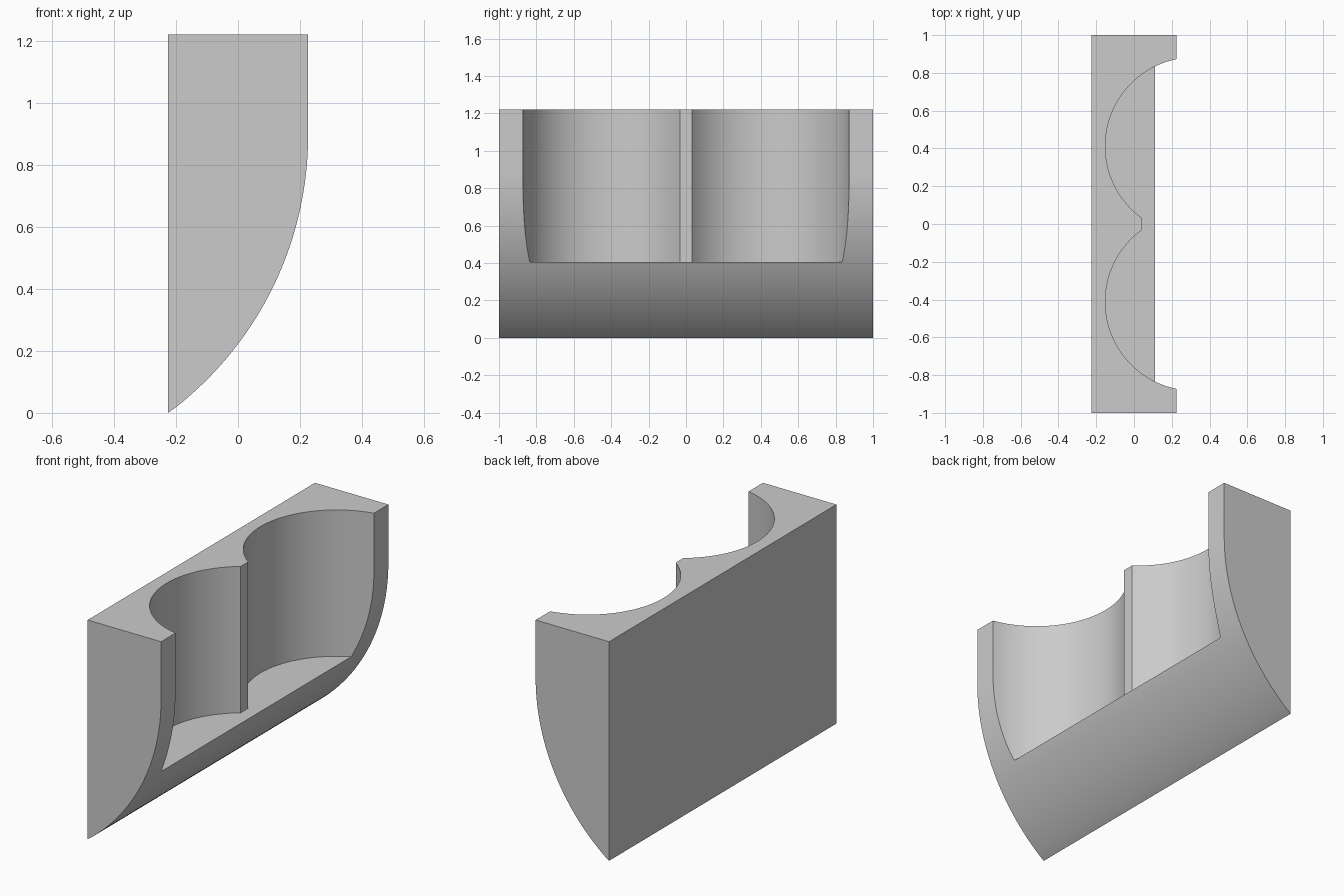
import bpy, bmesh, math
from mathutils import Vector

if "Cube" in bpy.data.objects:
    bpy.data.objects.remove(bpy.data.objects["Cube"], do_unlink=True)

HALF_X, HEIGHT = 0.226, 1.22
BELLY_R, BELLY_Z = 1.115, 0.895          # curved underside
CUP_X, CUP_Y, CUP_R = 0.318, 0.412, 0.47  # twin round recesses
FLOOR, RIDGE_X = 0.405, 0.04


def prism(name, outline, direction):
    """Extrude a closed outline into a solid."""
    bm = bmesh.new()
    face = bm.faces.new([bm.verts.new(p) for p in outline])
    top = bmesh.ops.extrude_face_region(bm, geom=[face])["geom"]
    bmesh.ops.translate(bm, vec=Vector(direction),
                        verts=[v for v in top if isinstance(v, bmesh.types.BMVert)])
    bmesh.ops.recalc_face_normals(bm, faces=bm.faces)
    mesh = bpy.data.meshes.new(name)
    bm.to_mesh(mesh)
    bm.free()
    obj = bpy.data.objects.new(name, mesh)
    bpy.context.collection.objects.link(obj)
    return obj


def arc(cx, cy, r, start, end, steps):
    angles = [start + (end - start) * i / steps for i in range(steps + 1)]
    return [(cx + r * math.cos(a), cy + r * math.sin(a)) for a in angles]


# Body: flat back, bulging underside, extruded along y
low = -math.acos((BELLY_R - 2 * HALF_X) / BELLY_R)
belly = arc(HALF_X - BELLY_R, BELLY_Z, BELLY_R, low, 0, 40)
belly[0] = (-HALF_X, 0)
side = belly + [(HALF_X, HEIGHT), (-HALF_X, HEIGHT)]
body = prism("wall_bin", [(x, -1, z) for x, z in side], (0, 2, 0))

# Cutter: two round recesses meeting at a narrow flat ridge
ridge = 1.5 * math.pi - math.asin((CUP_X - RIDGE_X) / CUP_R)
half = arc(CUP_X, CUP_Y, CUP_R, math.pi / 2, ridge, 48)
plan = half + [(x, -y) for x, y in reversed(half)]
cutter = prism("recess_cutter", [(x, y, FLOOR) for x, y in plan], (0, 0, HEIGHT))
cutter.hide_render = True

cut = body.modifiers.new("recesses", "BOOLEAN")
cut.operation = "DIFFERENCE"
cut.solver = "EXACT"
cut.object = cutter
bpy.context.view_layer.objects.active = body
body.select_set(True)
bpy.ops.object.modifier_apply(modifier=cut.name)
bpy.data.objects.remove(cutter, do_unlink=True)

# Plain grey finish
grey = bpy.data.materials.new("light grey")
grey.use_nodes = True
colour = (0.6, 0.6, 0.6, 1)
grey.diffuse_color = colour
grey.node_tree.nodes["Principled BSDF"].inputs["Base Color"].default_value = colour
body.data.materials.clear()
body.data.materials.append(grey)
bpy.ops.object.shade_smooth_by_angle(angle=math.radians(30))
